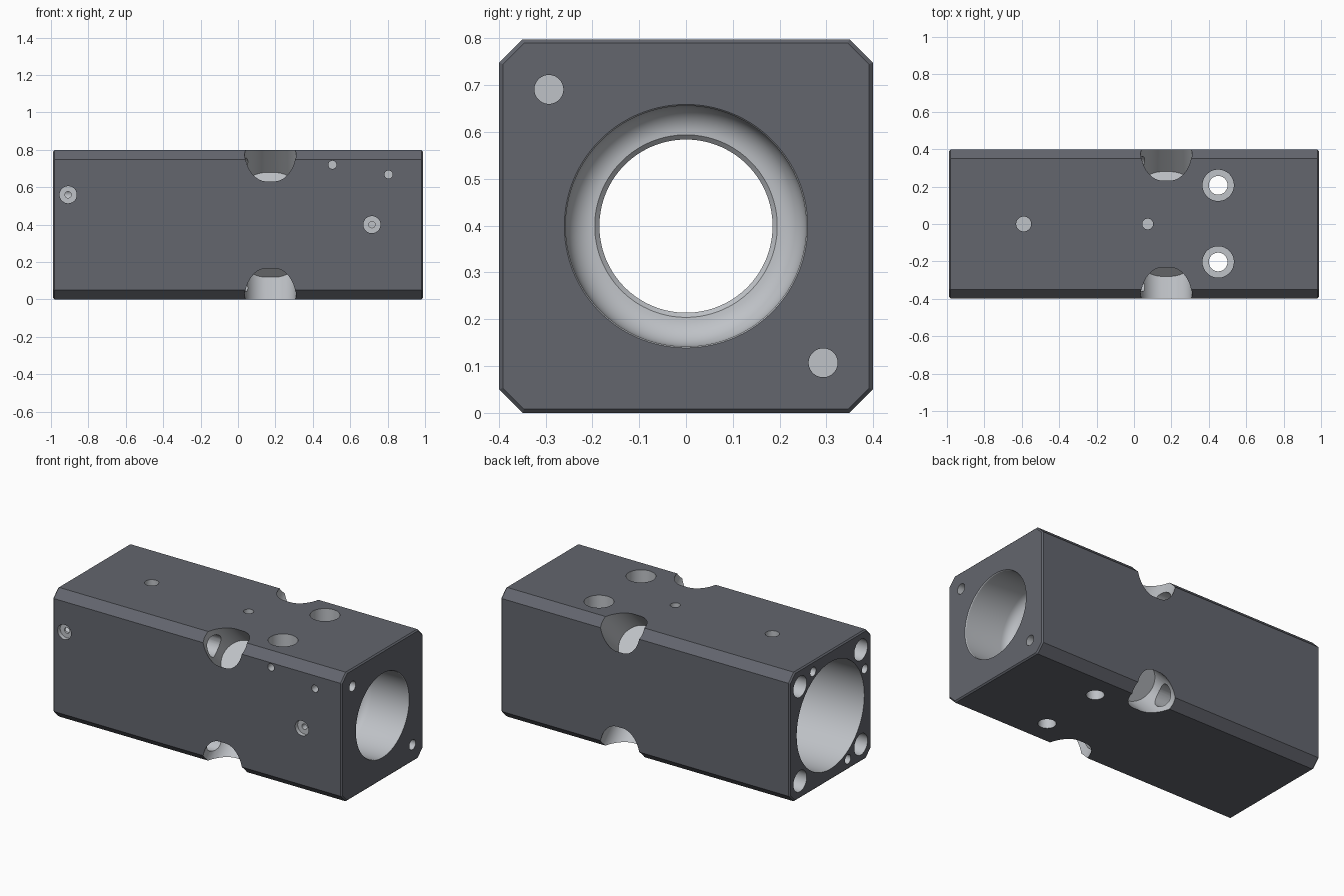
import bpy, bmesh, math
from mathutils import Vector

if "Cube" in bpy.data.objects:
    bpy.data.objects.remove(bpy.data.objects["Cube"])

HX, H, CH, CZ = 0.988, 0.399, 0.05, 0.399   # half length, half section, edge chamfer, axis height


def material(name, color):
    m = bpy.data.materials.new(name)
    m.diffuse_color = (*color, 1)
    m.use_nodes = True
    m.node_tree.nodes["Principled BSDF"].inputs["Base Color"].default_value = m.diffuse_color
    return m


# dark outer skin, lighter machined surfaces
MATS = [material("dark_grey", (0.125, 0.132, 0.155)), material("machined_grey", (0.52, 0.54, 0.57))]


def make_object(name, bm, mat=0):
    bmesh.ops.recalc_face_normals(bm, faces=bm.faces)
    for f in bm.faces:
        f.material_index = mat
    mesh = bpy.data.meshes.new(name)
    bm.to_mesh(mesh)
    bm.free()
    for m in MATS:
        mesh.materials.append(m)
    ob = bpy.data.objects.new(name, mesh)
    bpy.context.collection.objects.link(ob)
    return ob


def skin(bm, rings):
    """Close a stack of equal vertex rings into a solid."""
    n = len(rings[0])
    for a, b in zip(rings, rings[1:]):
        for i in range(n):
            j = (i + 1) % n
            bm.faces.new((a[i], a[j], b[j], b[i]))
    bm.faces.new(rings[0])
    bm.faces.new(rings[-1])


def cut(origin, direction, profile, seg=40, stretch=0.0):
    """Subtract a turned shape; profile is (distance along direction, radius)."""
    bm = bmesh.new()
    q = Vector(direction).to_track_quat('Z', 'Y')
    rings = []
    for t, r in profile:
        ring = []
        for i in range(seg):
            a = 2 * math.pi * (i + 0.5) / seg
            v = q @ Vector((r * math.cos(a), r * math.sin(a), t))
            if stretch:
                v.x += math.copysign(stretch, v.x)
            ring.append(bm.verts.new(v + Vector(origin)))
        rings.append(ring)
    skin(bm, rings)
    tool = make_object("cutter", bm, 1)
    tool.hide_render = True
    mod = body.modifiers.new("cut", 'BOOLEAN')
    mod.operation, mod.solver, mod.object = 'DIFFERENCE', 'EXACT', tool
    bpy.ops.object.modifier_apply(modifier=mod.name)
    bpy.data.objects.remove(tool)


def hole(origin, direction, *steps):
    """Blind hole from the surface; steps are (radius, depth), widest first."""
    profile, start = [], -0.03
    for r, depth in steps:
        profile += [(start, r), (depth, r)]
        start = depth
    cut(origin, direction, profile, 32)


# block body: chamfered square section with small bevels on the end faces
bm = bmesh.new()
rings = []
for x, inset in ((-HX, 0.008), (-HX + 0.008, 0), (HX - 0.008, 0), (HX, 0.008)):
    h = H - inset
    k = H - CH - inset * 0.4
    pts = ((k, h), (h, k), (h, -k), (k, -h), (-k, -h), (-h, -k), (-h, k), (-k, h))
    rings.append([bm.verts.new((x, y, CZ + z)) for y, z in pts])
skin(bm, rings)
body = make_object("drilled_block", bm)
bpy.context.view_layer.objects.active = body
body.select_set(True)

# main bore: wide left chamber, neck, and right recess with a rounded floor
fillet = [(0.735 - 0.065 * math.cos(a), 0.195 + 0.062 * math.sin(a))
          for a in (math.pi / 2 * i / 10 for i in range(11))]
cut((0, 0, CZ), (1, 0, 0),
    [(-1.05, 0.33), (-0.02, 0.33), (0.0, 0.185), (0.66, 0.185)]
    + fillet + [(0.983, 0.257), (0.988, 0.26), (1.05, 0.26)], 96)

# four slotted pockets in the long edges
for sy in (-1, 1):
    for sz in (-1, 1):
        cut((0.173, 0, CZ), (0, sy, sz), [(0.278, 0.118), (0.8, 0.118)], 48, 0.02)

# top face: two counterbored through holes and two blind holes
for y in (-0.203, 0.207):
    cut((0.45, y, 2 * H), (0, 0, -1),
        [(-0.05, 0.084), (0.1, 0.084), (0.1, 0.05), (0.9, 0.05)])
hole((-0.59, 0, 2 * H), (0, 0, -1), (0.04, 0.06))
hole((0.073, 0, 2 * H), (0, 0, -1), (0.029, 0.06))

# front face: two stepped holes and two small holes
for x, z in ((-0.908, 0.56), (0.716, 0.4)):
    hole((x, -H, z), (0, 1, 0), (0.046, 0.025), (0.017, 0.08))
for x, z in ((0.505, 0.72), (0.805, 0.668)):
    hole((x, -H, z), (0, 1, 0), (0.022, 0.06))

# right end: two dowel holes on the diagonal
for s in (-1, 1):
    hole((HX, s * 0.293, CZ - s * 0.292), (-1, 0, 0), (0.031, 0.1))

# left end: four bolt holes reaching the pockets, three small holes around the bore
for sy in (-1, 1):
    for sz in (-1, 1):
        hole((-HX, sy * 0.297, CZ + sz * 0.292), (1, 0, 0), (0.065, HX + 0.12))
for y, z in ((0.17, 0.335), (-0.335, 0.16), (-0.17, -0.335)):
    hole((-HX, y, CZ + z), (1, 0, 0), (0.028, 0.1))

bpy.ops.object.shade_smooth_by_angle(angle=math.radians(30))
